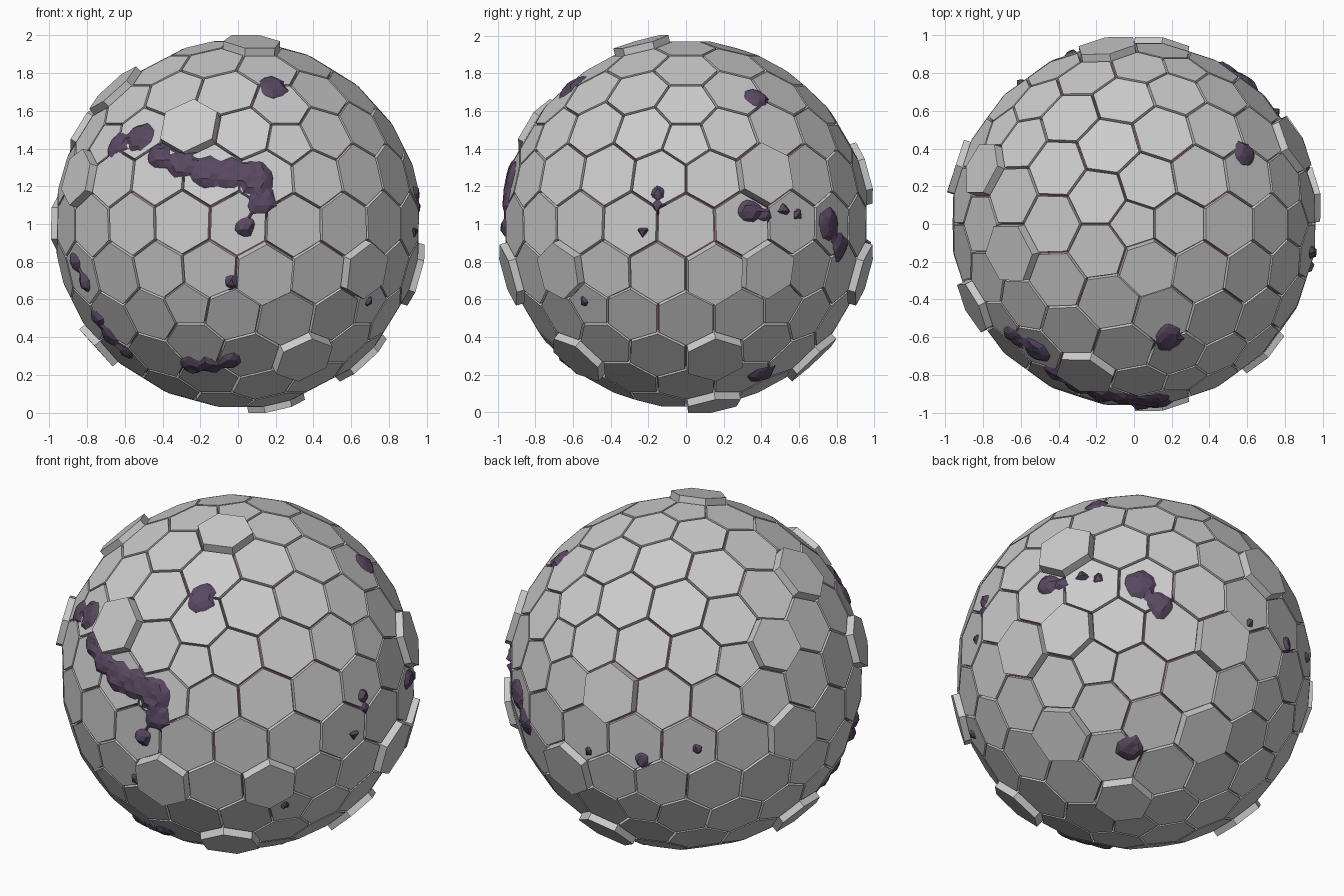
import bpy, bmesh, math, random
from mathutils import Vector

if "Cube" in bpy.data.objects:
    bpy.data.objects.remove(bpy.data.objects["Cube"])

random.seed(4)
R = 0.99                       # radius of the generating icosphere
C = Vector((0, 0, 1))          # sphere centre
LIFT, DEPTH, INSET = 0.036, 0.06, 0.955


def material(name, rgb):
    m = bpy.data.materials.new(name)
    m.diffuse_color = (*rgb, 1)
    m.use_nodes = True
    m.node_tree.nodes["Principled BSDF"].inputs["Base Color"].default_value = m.diffuse_color
    return m


def make_object(name, bm, mat=None):
    bmesh.ops.recalc_face_normals(bm, faces=bm.faces)
    me = bpy.data.meshes.new(name)
    bm.to_mesh(me)
    bm.free()
    ob = bpy.data.objects.new(name, me)
    ob.location = C
    bpy.context.collection.objects.link(ob)
    if mat:
        me.materials.append(mat)
    return ob


def icosphere(level, radius):
    bm = bmesh.new()
    bmesh.ops.create_icosphere(bm, subdivisions=level, radius=radius)
    return bm


# approximate directions of the plates that stand proud
raised_dirs = [Vector(d).normalized() for d in (
    (.08, -.25, .93), (-.68, -.08, .69), (-.85, -.45, .24), (.78, .45, .34),
    (.78, .56, -.2), (.95, .03, -.22), (.71, .13, -.67), (.25, -.53, -.77),
    (-.93, .32, .03), (.1, .93, -.28), (.06, .66, -.73), (-.71, -.1, -.68),
    (-.77, .29, .5), (-.15, .93, .29), (.15, .15, -.95), (.1, -.92, -.28),
    (.63, -.74, -.2), (-.27, -.8, .5))]

# hexagonal and pentagonal plates: the dual of an icosphere
src = icosphere(3, R)
normals = [v.co.normalized() for v in src.verts]
raised = {max(range(len(normals)), key=lambda i: normals[i].dot(d)) for d in raised_dirs}
plates, raised_plates = bmesh.new(), bmesh.new()
for i, v in enumerate(src.verts):
    n = normals[i]
    u = n.orthogonal().normalized()
    w = n.cross(u)
    ring = sorted((f.calc_center_median() for f in v.link_faces),
                  key=lambda p: math.atan2(p.dot(w), p.dot(u)))
    mid = sum(ring, Vector()) / len(ring)
    bm = raised_plates if i in raised else plates
    up = n * (LIFT if i in raised else 0)
    drop = n * (DEPTH + (LIFT if i in raised else 0))
    flat = [mid + (p - mid) * INSET + up for p in ring]
    top = [bm.verts.new(p) for p in flat]
    low = [bm.verts.new(p - drop) for p in flat]
    bm.faces.new(top)
    bm.faces.new(low[::-1])
    for k in range(len(top)):
        j = (k + 1) % len(top)
        bm.faces.new((top[k], low[k], low[j], top[j]))
src.free()
make_object("plates", plates)
make_object("raised_plates", raised_plates)

# dark red core seen through the seams
make_object("core", icosphere(5, 0.945), material("core_red", (.32, .11, .15)))

# purple growth breaking through the plates: (a, b, radius) per facing side
front = [(-.64, 1.42, .1), (-.52, 1.46, .1), (-.42, 1.37, .08), (-.3, 1.32, .09),
         (-.17, 1.28, .1), (-.03, 1.27, .11), (.08, 1.24, .12), (.13, 1.12, .09),
         (.04, .98, .06), (-.34, 1.49, .035), (.18, 1.73, .1), (-.03, .69, .05),
         (-.87, .8, .06), (-.82, .69, .06), (-.75, .5, .07), (-.68, .4, .08),
         (-.6, .32, .06), (-.25, .25, .08), (-.15, .25, .08), (-.05, .27, .07)]
right = [(-.15, 1.16, .045), (-.15, 1.09, .035), (-.23, .96, .03), (.34, 1.07, .07),
         (.42, 1.05, .05), (.52, 1.08, .035), (.6, 1.05, .035), (.76, 1.0, .1),
         (.82, .88, .09), (.38, 1.67, .08), (.41, .2, .09), (-.54, .59, .035)]
back = [(-.34, .9, .05), (-.02, .89, .035), (-.61, .98, .035)]


def depth_of(a, b):
    return math.sqrt(max(0, .94 - a * a - (b - 1) ** 2))


blobs = [(Vector((a, -depth_of(a, b), b - 1)), r) for a, b, r in front]
blobs += [(Vector((depth_of(a, b), a, b - 1)), r) for a, b, r in right]
blobs += [(Vector((a, depth_of(a, b), b - 1)), r) for a, b, r in back]
blobs = [(p.normalized() * .97, r * 1.45) for p, r in blobs]

bm = icosphere(6, 0.97)
away = []
for v in bm.verts:
    t = max(1 - (v.co - p).length / r for p, r in blobs) + random.uniform(-.06, .06)
    if t <= 0:
        away.append(v)
    h = .925 + .06 * min(1, 1.6 * max(0, t)) + random.uniform(-.005, .005)
    v.co = v.co.normalized() * h
gone = set(away)
bmesh.ops.delete(bm, geom=[f for f in bm.faces if all(v in gone for v in f.verts)],
                 context='FACES')
make_object("growth", bm, material("growth_purple", (.1, .065, .12)))
